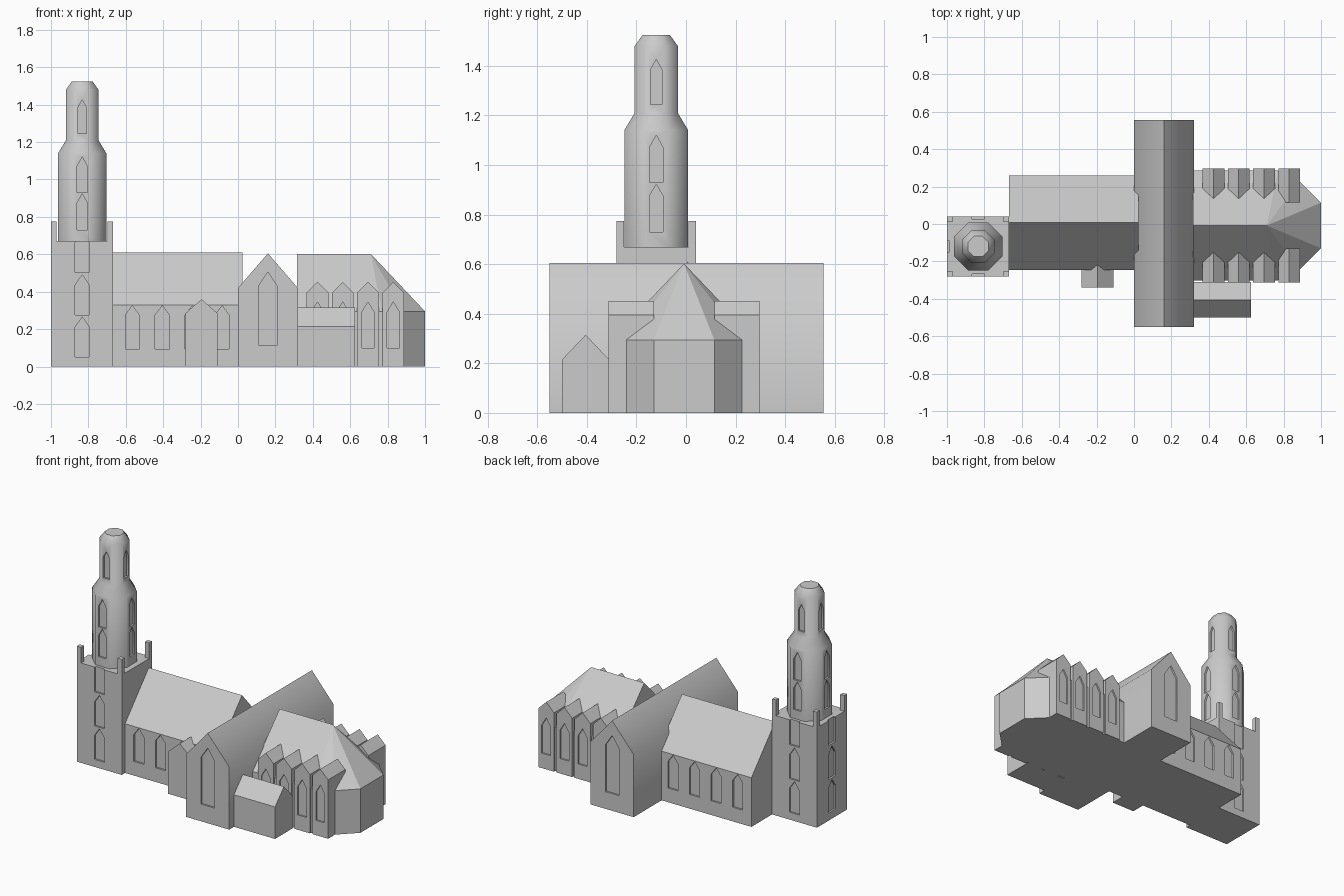
import bpy, bmesh, math
from mathutils import Vector

if "Cube" in bpy.data.objects:
    bpy.data.objects.remove(bpy.data.objects["Cube"])

stone = bpy.data.materials.new("grey stone")
stone.diffuse_color = (0.6, 0.6, 0.6, 1)
stone.use_nodes = True
stone.node_tree.nodes["Principled BSDF"].inputs["Base Color"].default_value = stone.diffuse_color


def make(name, bm):
    bmesh.ops.recalc_face_normals(bm, faces=bm.faces)
    me = bpy.data.meshes.new(name)
    bm.to_mesh(me)
    bm.free()
    ob = bpy.data.objects.new(name, me)
    bpy.context.collection.objects.link(ob)
    me.materials.append(stone)
    return ob


def prism(bm, lower, upper):
    """Closed solid between two matching outlines."""
    a = [bm.verts.new(p) for p in lower]
    b = [bm.verts.new(p) for p in upper]
    n = len(a)
    bm.faces.new(a)
    bm.faces.new(b[::-1])
    for i in range(n):
        j = (i + 1) % n
        bm.faces.new((a[i], b[i], b[j], a[j]))


def box(name, x0, x1, y0, y1, z0, z1):
    bm = bmesh.new()
    c = [(x0, y0), (x1, y0), (x1, y1), (x0, y1)]
    prism(bm, [(x, y, z0) for x, y in c], [(x, y, z1) for x, y in c])
    return make(name, bm)


def gable(name, axis, mid, half, eave, ridge, start, end):
    """House-shaped block whose ridge runs along the given axis."""
    prof = [(-half, 0), (half, 0), (half, eave), (0, ridge), (-half, eave)]
    bm = bmesh.new()
    ends = []
    for t in (start, end):
        ends.append([(t, mid + u, z) if axis == 'x' else (mid + u, t, z)
                     for u, z in prof])
    prism(bm, *ends)
    return make(name, bm)


def cut_windows(ob, windows, depth):
    """Sink pointed windows: (x, y, quarter turns, width, sill, shoulder, tip)."""
    bm = bmesh.new()
    for x, y, turn, w, sill, shoulder, tip in windows:
        a = turn * math.pi / 2
        n = Vector((math.sin(a), -math.cos(a), 0))
        t = Vector((math.cos(a), math.sin(a), 0))
        prof = [(-w / 2, sill), (w / 2, sill), (w / 2, shoulder),
                (0, tip), (-w / 2, shoulder)]
        face = [Vector((x, y, z)) + t * u for u, z in prof]
        prism(bm, [p - n * depth for p in face], [p + n * 0.02 for p in face])
    cutter = make("window_cutter", bm)
    cutter.hide_render = True
    mod = ob.modifiers.new("windows", 'BOOLEAN')
    mod.operation = 'DIFFERENCE'
    mod.solver = 'EXACT'
    mod.object = cutter
    bpy.context.view_layer.objects.active = ob
    bpy.ops.object.modifier_apply(modifier=mod.name)
    bpy.data.objects.remove(cutter)


def smooth(ob, degrees):
    bpy.ops.object.select_all(action='DESELECT')
    ob.select_set(True)
    bpy.context.view_layer.objects.active = ob
    bpy.ops.object.shade_smooth_by_angle(angle=math.radians(degrees))


# Square tower with three rows of windows on its free sides
TX, TY = -0.833, -0.12
tower = box("tower", -1, -0.667, -0.28, 0.04, 0, 0.67)
cut_windows(tower, [(x, y, turn, 0.075, z, z + 0.16, z + 0.215)
                    for z in (0.05, 0.275, 0.503)
                    for x, y, turn in ((TX, -0.28, 0), (TX, 0.04, 2), (-1, TY, 3))],
            0.012)

# Corner pinnacles
for x in (-1, -0.697):
    for y in (-0.28, 0.01):
        box("pinnacle", x, x + 0.03, y, y + 0.03, 0.67, 0.775)

# Octagonal belfry in two stages
bm = bmesh.new()
rings = []
for apothem, z in ((0.129, 0.67), (0.129, 1.14), (0.087, 1.21),
                   (0.087, 1.48), (0.055, 1.525)):
    r = apothem / math.cos(math.pi / 8)
    rings.append([bm.verts.new((TX + r * math.cos((i + 0.5) * math.pi / 4),
                                TY + r * math.sin((i + 0.5) * math.pi / 4), z))
                  for i in range(8)])
for lo, hi in zip(rings, rings[1:]):
    for i in range(8):
        j = (i + 1) % 8
        bm.faces.new((lo[i], lo[j], hi[j], hi[i]))
bm.faces.new(rings[0])
bm.faces.new(rings[-1])
belfry = make("belfry", bm)
openings = []
for turn in range(4):
    a = turn * math.pi / 2
    for r, w, sill, shoulder, tip in ((0.129, 0.055, 0.73, 0.875, 0.922),
                                      (0.129, 0.055, 0.93, 1.07, 1.12),
                                      (0.087, 0.045, 1.245, 1.385, 1.425)):
        openings.append((TX + r * math.sin(a), TY - r * math.cos(a),
                         turn, w, sill, shoulder, tip))
cut_windows(belfry, openings, 0.012)
smooth(belfry, 50)

# Nave
nave = gable("nave", 'x', 0.007, 0.252, 0.33, 0.61, -0.667, 0.025)
cut_windows(nave, [(-0.565 + 0.16 * i, y, turn, 0.075, 0.095, 0.275, 0.325)
                   for i in range(4) for y, turn in ((-0.245, 0), (0.259, 2))],
            0.012)

# Porch
gable("porch", 'y', -0.195, 0.085, 0.285, 0.36, -0.34, -0.2)

# Transept with one tall window at each end
transept = gable("transept", 'y', 0.16, 0.16, 0.42, 0.605, -0.55, 0.555)
cut_windows(transept, [(0.16, y, turn, 0.1, 0.115, 0.43, 0.505)
                       for y, turn in ((-0.55, 0), (0.555, 2))], 0.012)
smooth(transept, 50)

# Choir with hipped apse
CY = -0.008
bm = bmesh.new()
for side in (-1, 1):
    for x, y in ((0.315, 0.293), (0.77, 0.293), (0.885, 0.236), (1, 0.122)):
        for z in (0, 0.295):
            bm.verts.new((x, CY + side * y, z))
for x in (0.315, 0.71):
    bm.verts.new((x, CY, 0.602))
bmesh.ops.convex_hull(bm, input=bm.verts)
bmesh.ops.dissolve_limit(bm, angle_limit=0.01, verts=bm.verts, edges=bm.edges)
make("choir", bm)

# Gabled window bays along both sides of the choir
for i in range(4):
    x = 0.425 + 0.135 * i
    for side, turn in ((-1, 0), (1, 2)):
        wall = CY + side * 0.305
        bay = gable("choir_bay", 'y', x, 0.058, 0.395, 0.452, wall, CY + side * 0.122)
        cut_windows(bay, [(x, wall, turn, 0.066, 0.10, 0.29, 0.345)], 0.01)

# Vestry
gable("vestry", 'x', -0.405, 0.095, 0.215, 0.315, 0.3, 0.625)
